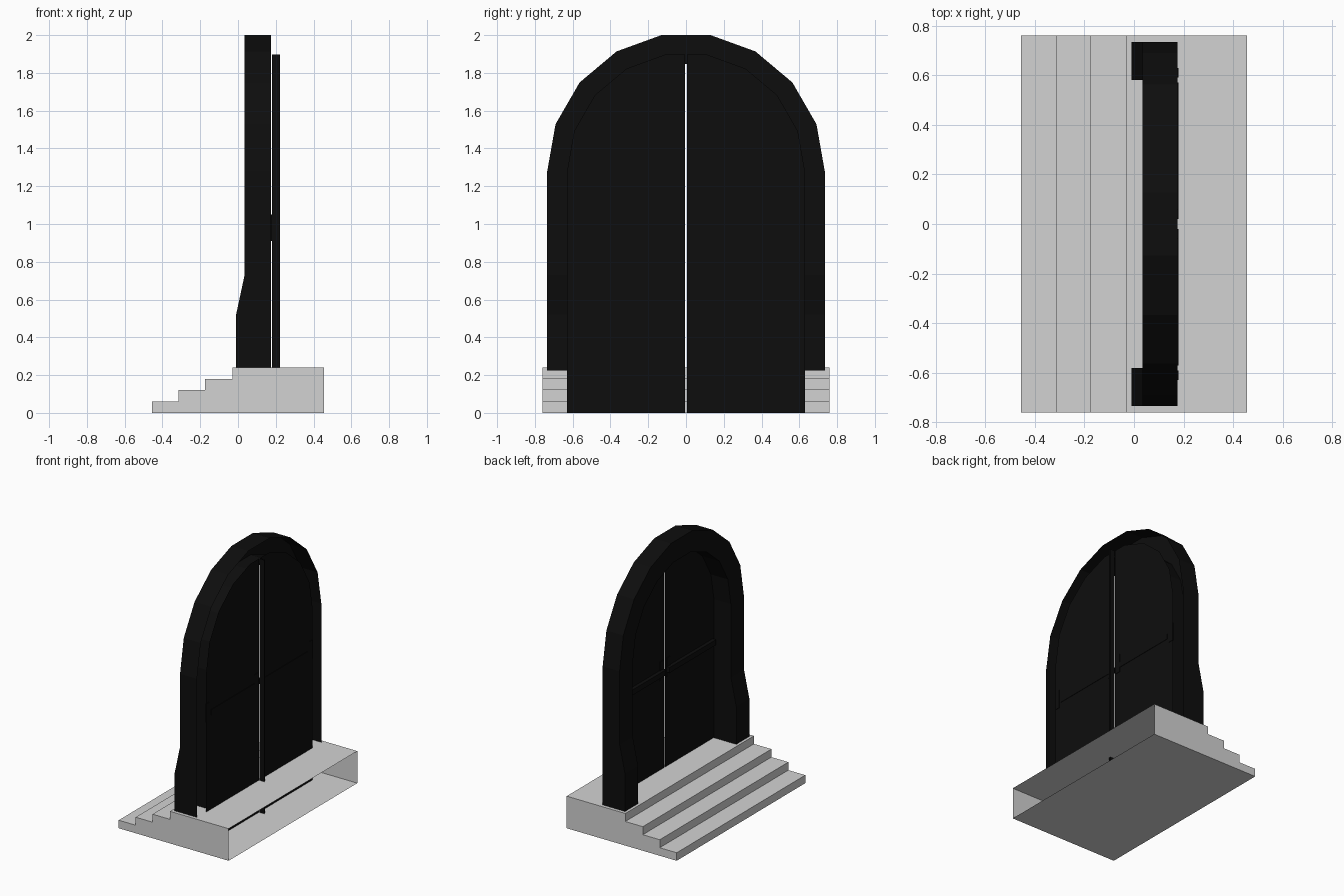
import bpy, bmesh
from math import cos, sin, radians

cube = bpy.data.objects.get("Cube")
if cube:
    bpy.data.objects.remove(cube, do_unlink=True)


def material(name, value):
    mat = bpy.data.materials.new(name)
    mat.use_nodes = True
    colour = (value, value, value, 1)
    mat.diffuse_color = colour
    mat.node_tree.nodes["Principled BSDF"].inputs["Base Color"].default_value = colour
    return mat


BLACK = material("black", 0.004)
GREY = material("pale_grey", 0.65)


def finish(name, bm, mat):
    bmesh.ops.recalc_face_normals(bm, faces=bm.faces[:])
    mesh = bpy.data.meshes.new(name)
    bm.to_mesh(mesh)
    bm.free()
    mesh.materials.append(mat)
    obj = bpy.data.objects.new(name, mesh)
    bpy.context.collection.objects.link(obj)
    return obj


SPRING = 1.277          # height where the arch begins
DOOR_X = 0.177          # plane of the door leaves


def arch(radius, start, stop):
    """Arch points (y, z) in steps of 20 degrees."""
    return [(radius * cos(radians(a)), SPRING + radius * sin(radians(a)))
            for a in range(start, stop, 20)]


# Stepped platform, open at its rear
profile = [(-0.455, 0)]
for i, x in enumerate((-0.455, -0.315, -0.175, -0.03)):
    profile += [(x, 0.06 * i), (x, 0.06 * (i + 1))] if i else [(x, 0.06)]
profile += [(0.455, 0.24), (0.455, 0)]
bm = bmesh.new()
sides = [[bm.verts.new((x, y, z)) for x, z in profile] for y in (-0.76, 0.76)]
for side in sides:
    bm.faces.new(side)
n = len(profile)
for i in range(n):
    if i != n - 2:      # leave out the rear wall
        j = (i + 1) % n
        bm.faces.new((sides[0][i], sides[0][j], sides[1][j], sides[1][i]))
finish("stepped_platform", bm, GREY)

# Arched frame: a channel open at the rear, with feet that step forward
OUTER, INNER, REAR = 0.735, 0.58, 0.175
feet = [(0.225, -0.01), (0.52, -0.01), (0.73, 0.035)]
stations = [(1, z, 1, z, x) for z, x in feet]
stations += [(cos(radians(a)), None, sin(radians(a)), None, 0.035) for a in range(0, 181, 20)]
stations += [(-1, z, 1, z, x) for z, x in reversed(feet)]
bm = bmesh.new()
rows = []
for c, z, s, foot, front in stations:
    row = []
    for radius, x in ((OUTER, REAR), (OUTER, front), (INNER, front), (INNER, REAR)):
        height = foot if foot is not None else SPRING + radius * s
        row.append(bm.verts.new((x, radius * c, height)))
    rows.append(row)
for a, b in zip(rows, rows[1:]):
    for k in range(3):
        bm.faces.new((a[k], a[k + 1], b[k + 1], b[k]))
finish("arched_frame", bm, BLACK)


def box(name, x, y, z):
    bm = bmesh.new()
    bmesh.ops.create_cube(bm, size=1)
    for v in bm.verts:
        for axis, (low, high) in enumerate((x, y, z)):
            v.co[axis] = low if v.co[axis] < 0 else high
    finish(name, bm, BLACK)


# Door leaves with a folded meeting edge, crossbars and brackets
for side, sign in (("left", 1), ("right", -1)):
    gap, top = 0.005, SPRING + 0.63 * sin(radians(80))
    outline = [(gap, 0), (0.63, 0)] + arch(0.63, 0, 81) + [(gap, top)]
    bm = bmesh.new()
    ring = [bm.verts.new((DOOR_X, sign * y, z)) for y, z in outline]
    bm.faces.new(ring)
    edge = [bm.verts.new((x, sign * gap, z))
            for x, z in ((0.18, 0), (0.222, 0), (0.222, top), (0.18, top))]
    bm.faces.new(edge)
    finish(side + "_door_leaf", bm, BLACK)

    def span(a, b):
        return tuple(sorted((sign * a, sign * b)))

    box(side + "_crossbar", (0.15, 0.18), span(0.02, 0.57), (0.945, 0.985))
    for label, a, b in (("inner", 0.02, 0.06), ("outer", 0.59, 0.63)):
        box(side + "_" + label + "_bracket", (0.172, 0.18), span(a, b), (0.91, 1.05))
